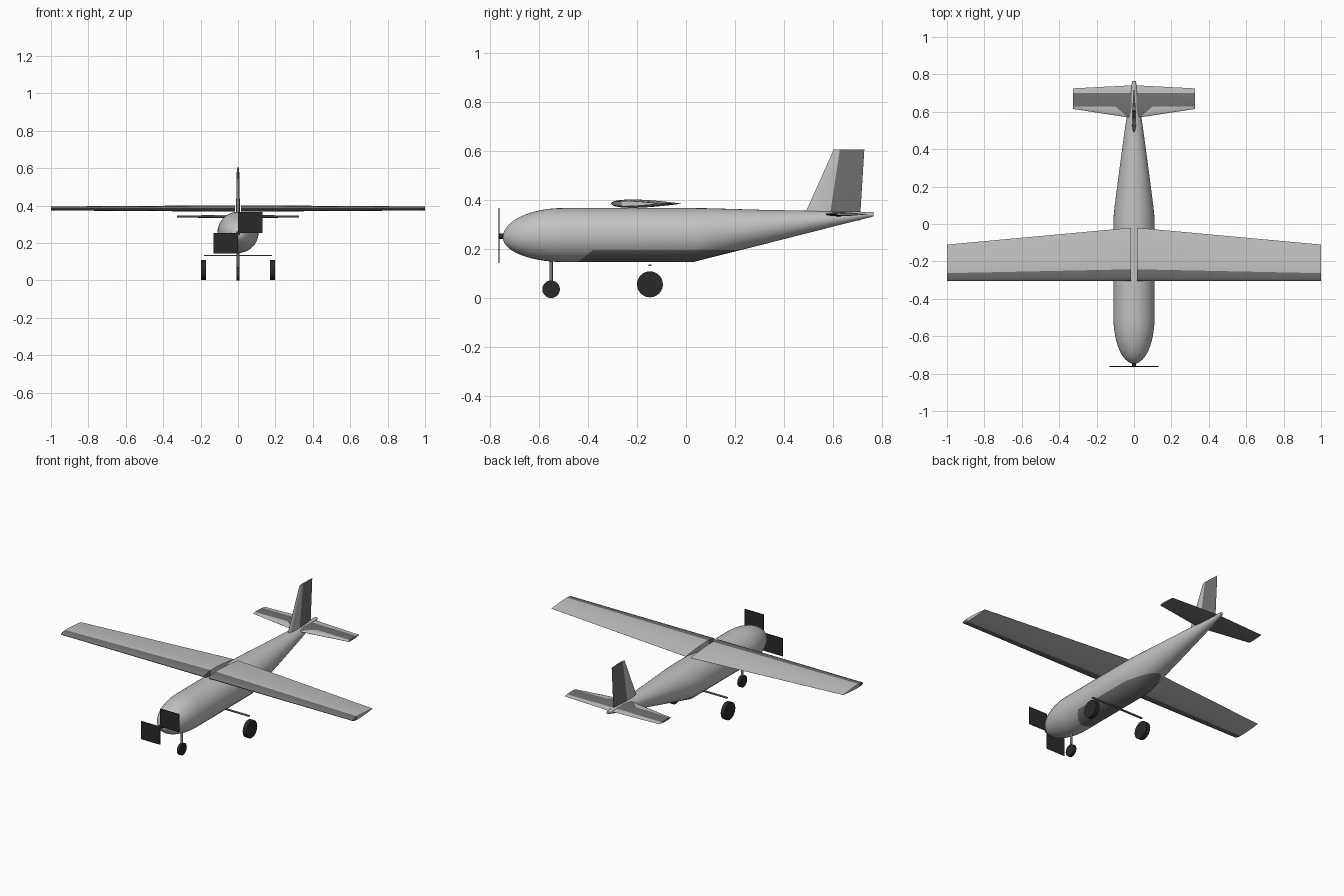
import bpy, bmesh, math
from mathutils import Matrix, Vector

if "Cube" in bpy.data.objects:
    bpy.data.objects.remove(bpy.data.objects["Cube"])


def material(name, value):
    m = bpy.data.materials.new(name)
    m.diffuse_color = (value, value, value, 1)
    m.use_nodes = True
    m.node_tree.nodes["Principled BSDF"].inputs["Base Color"].default_value = m.diffuse_color
    return m


GREY = material("light grey", 0.54)
DARK = material("dark grey", 0.165)
STEEL = material("strut grey", 0.22)
BLACK = material("rubber black", 0.023)


def finish(name, bm, mat, cuts=(), rule=None):
    """Cut along paint edges, colour faces by rule, and make the object."""
    bmesh.ops.recalc_face_normals(bm, faces=bm.faces)
    for co, no in cuts:
        bmesh.ops.bisect_plane(bm, geom=bm.verts[:] + bm.edges[:] + bm.faces[:],
                               plane_co=co, plane_no=no, dist=1e-5)
    if rule:
        bm.normal_update()
        for f in bm.faces:
            f.material_index = int(rule(f.calc_center_median(), f.normal))
    me = bpy.data.meshes.new(name)
    bm.to_mesh(me)
    bm.free()
    me.materials.append(mat)
    if rule:
        me.materials.append(DARK)
    ob = bpy.data.objects.new(name, me)
    bpy.context.collection.objects.link(ob)
    bpy.ops.object.select_all(action='DESELECT')
    ob.select_set(True)
    bpy.context.view_layer.objects.active = ob
    bpy.ops.object.shade_smooth_by_angle(angle=math.radians(40))
    return ob


def loft(name, rings, mat, cuts=(), rule=None):
    """Skin equal-length closed rings and cap both ends."""
    bm = bmesh.new()
    vs = [[bm.verts.new(p) for p in ring] for ring in rings]
    n = len(vs[0])
    for a, b in zip(vs, vs[1:]):
        for i in range(n):
            j = (i + 1) % n
            bm.faces.new((a[i], a[j], b[j], b[i]))
    bm.faces.new(vs[0])
    bm.faces.new(vs[-1])
    return finish(name, bm, mat, cuts, rule)


def airfoil(lead, trail, thick, n=12):
    """Closed symmetric aerofoil as (y, offset) pairs."""
    chord = trail - lead
    upper = []
    for i in range(n + 1):
        t = (1 - math.cos(math.pi * i / n)) / 2
        h = 5 * thick * chord * (0.2969 * math.sqrt(t) - 0.126 * t - 0.3516 * t**2
                                 + 0.2843 * t**3 - 0.1015 * t**4)
        upper.append((lead + t * chord, h))
    return upper + [(y, -h) for y, h in upper[-1:0:-1]]


def cylinder(name, start, end, radius, mat, sides=20):
    a, b = Vector(start), Vector(end)
    bm = bmesh.new()
    rot = (b - a).to_track_quat('Z', 'Y').to_matrix().to_4x4()
    bmesh.ops.create_cone(bm, cap_ends=True, segments=sides, radius1=radius, radius2=radius,
                          depth=(b - a).length, matrix=Matrix.Translation((a + b) / 2) @ rot)
    return finish(name, bm, mat)


def box(name, centre, size, mat):
    bm = bmesh.new()
    bmesh.ops.create_cube(bm, size=1, matrix=Matrix.Translation(centre) @ Matrix.Diagonal((*size, 1)))
    return finish(name, bm, mat)


# Fuselage: elliptical nose, straight cabin, upswept tail (y, z bottom, z top, half width)
stations = []
for k in range(1, 15):
    a = math.pi / 2 * k / 14
    r = 0.11 * math.sin(a)
    zc = 0.25 + 0.01 * math.sin(a)
    stations.append((-0.5 - 0.247 * math.cos(a), zc - r, zc + r, r))
stations += [(-0.2, 0.15, 0.37, 0.11), (0.03, 0.15, 0.37, 0.11), (0.1, 0.168, 0.369, 0.103),
             (0.3, 0.218, 0.363, 0.077), (0.5, 0.269, 0.359, 0.05), (0.65, 0.307, 0.356, 0.028),
             (0.765, 0.336, 0.354, 0.01)]
SIDES = 40
# Dark belly panel with a slanted front edge
loft("fuselage", [[(w * math.cos(2 * math.pi * i / SIDES), y,
                    (lo + hi) / 2 + (hi - lo) / 2 * math.sin(2 * math.pi * i / SIDES))
                   for i in range(SIDES)] for y, lo, hi, w in stations], GREY,
     cuts=[((0, 0, 0.198), (0, 0, 1)), ((0, -0.44, 0.15), (0, 1, -1.25))],
     rule=lambda c, n: c.z < 0.198 and c.y > -0.44 + 1.25 * (c.z - 0.15))


# Wings and tailplane halves, mirrored by side
def panel(name, side, root, tip, z, cuts, rule):
    loft(name, [[(side * x, y, z + h) for y, h in airfoil(lead, trail, t)]
                for x, lead, trail, t in (root, tip)], GREY, cuts, rule)


# Dark leading edge on the wing
def wing_paint(c, n):
    return c.y < -0.242 - 0.021 * abs(c.x)


# Dark band on the tailplane top, flaring forward at the root; dark underside
def tail_paint(c, n):
    flare = abs(c.x) < 0.1 and c.y > 0.57 + 0.83 * (abs(c.x) - 0.03)
    return n.z < 0 or (c.y < 0.70 and (c.y > 0.628 or flare))


for side, label in ((-1, "left"), (1, "right")):
    panel(label + "_wing", side, (0.016, -0.306, -0.02, 0.12), (1.0, -0.306, -0.11, 0.11), 0.388,
          [((0, -0.242, 0), (side * 0.021, 1, 0))], wing_paint)
    panel(label + "_tailplane", side, (0.0, 0.565, 0.742, 0.1), (0.325, 0.615, 0.725, 0.1), 0.345,
          [((0, 0.70, 0), (0, 1, 0)), ((0, 0.628, 0), (0, 1, 0)),
           ((side * 0.03, 0.57, 0), (-side * 0.83, 1, 0))], tail_paint)

# Fin with a dark rear part
loft("fin", [[(h, y, z) for y, h in airfoil(lead, trail, 0.1)]
             for z, lead, trail in ((0.32, 0.473, 0.709), (0.608, 0.602, 0.727))], GREY,
     cuts=[((0, 0.627, 0.608), (0, 1, -0.15))],
     rule=lambda c, n: c.y > 0.627 - 0.15 * (0.608 - c.z))

# Propeller: hub and two flat square blades
cylinder("propeller_hub", (0, -0.763, 0.255), (0, -0.735, 0.255), 0.011, BLACK)
for side in (-1, 1):
    box("propeller_blade", (side * 0.065, -0.762, 0.258 + side * 0.056), (0.13, 0.003, 0.112), BLACK)

# Landing gear
cylinder("nose_strut", (0, -0.55, 0.04), (0, -0.55, 0.17), 0.007, STEEL, 12)
cylinder("nose_wheel", (-0.009, -0.55, 0.039), (0.009, -0.55, 0.039), 0.036, BLACK)
box("main_axle", (0, -0.147, 0.137), (0.364, 0.012, 0.006), STEEL)
for side in (-1, 1):
    cylinder("main_wheel", (side * 0.172, -0.147, 0.059), (side * 0.198, -0.147, 0.059), 0.053, BLACK, 24)

# Stand the lowest wheel on the ground
for ob in bpy.context.scene.objects:
    ob.location.z -= 0.003
